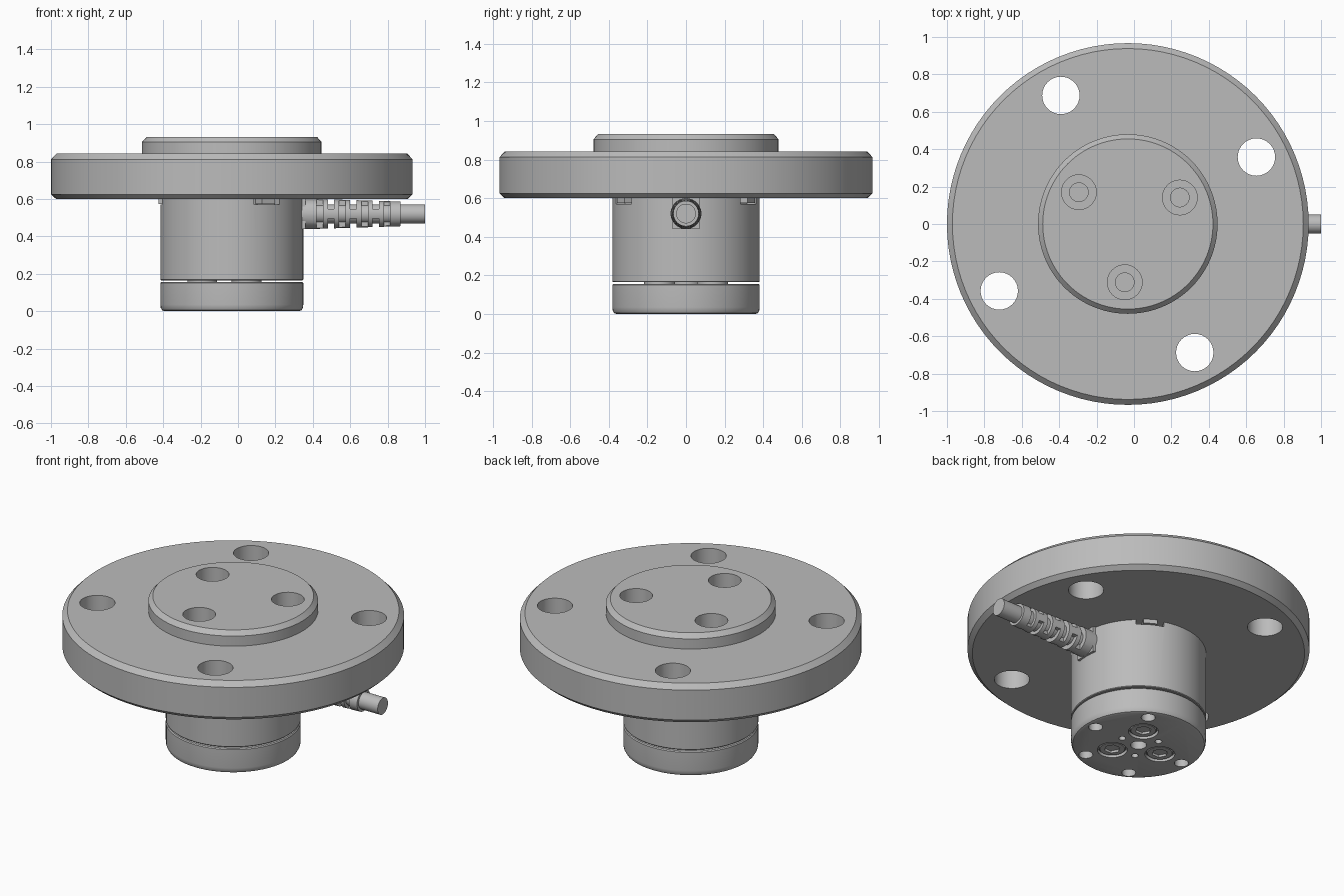
import bpy, bmesh, math
from mathutils import Matrix, Vector

if "Cube" in bpy.data.objects:
    bpy.data.objects.remove(bpy.data.objects["Cube"], do_unlink=True)

CX = -0.033          # axis of the round parts
CABLE_Z = 0.52

grey = bpy.data.materials.new("machined grey")
grey.use_nodes = True
grey.diffuse_color = (0.5, 0.5, 0.5, 1)
grey.node_tree.nodes["Principled BSDF"].inputs["Base Color"].default_value = (0.5, 0.5, 0.5, 1)


def add(name, bm):
    bmesh.ops.recalc_face_normals(bm, faces=bm.faces)
    mesh = bpy.data.meshes.new(name)
    bm.to_mesh(mesh)
    bm.free()
    mesh.materials.append(grey)
    ob = bpy.data.objects.new(name, mesh)
    bpy.context.collection.objects.link(ob)
    return ob


def lathe(name, profile, matrix, sides=64):
    """Spin (radius, height) points about z; ends are closed flat."""
    bm = bmesh.new()
    rings = [[bm.verts.new(matrix @ Vector((r * math.cos(a), r * math.sin(a), z)))
              for a in (math.tau * k / sides for k in range(sides))] for r, z in profile]
    for low, high in zip(rings, rings[1:]):
        for k in range(sides):
            n = (k + 1) % sides
            bm.faces.new((low[k], low[n], high[n], high[k]))
    bm.faces.new(rings[0])
    bm.faces.new(rings[-1])
    return add(name, bm)


def upright(dist=0, deg=0):
    a = math.radians(deg)
    return Matrix.Translation((CX + dist * math.cos(a), dist * math.sin(a), 0))


def rod(dist, deg, radius, z0, z1, sides=32, name="cutter"):
    return lathe(name, [(radius, z0), (radius, z1)], upright(dist, deg), sides)


def box(center, size, turn=0, name="cutter"):
    bm = bmesh.new()
    bmesh.ops.create_cube(bm, size=1, matrix=Matrix.Translation(center)
                          @ Matrix.Rotation(turn, 4, "Z") @ Matrix.Diagonal((*size, 1)))
    return add(name, bm)


def select(ob):
    bpy.ops.object.select_all(action="DESELECT")
    ob.select_set(True)
    bpy.context.view_layer.objects.active = ob


def cut(ob, cutters):
    for c in cutters:
        mod = ob.modifiers.new("cut", "BOOLEAN")
        mod.operation, mod.solver, mod.object = "DIFFERENCE", "EXACT", c
        select(ob)
        bpy.ops.object.modifier_apply(modifier=mod.name)
        bpy.data.objects.remove(c, do_unlink=True)


TRIPLE = (60, 180, 300)

# Flange with raised boss, through holes and counterbored screw holes
flange = lathe("flange", [(0.94, 0.6), (0.967, 0.625), (0.967, 0.812), (0.938, 0.842),
                          (0.48, 0.842), (0.48, 0.905), (0.455, 0.932)], upright(), 96)
cut(flange, [rod(0.775, 27.5 + 90 * k, 0.1, 0.5, 1) for k in range(4)])
cut(flange, [rod(0.312, 27 + 120 * k, 0.093, 0.68, 1) for k in range(3)])
cut(flange, [rod(0.312, 27 + 120 * k, 0.05, 0.5, 0.8) for k in range(3)])

# Sensor body with notches under the flange
body = lathe("body", [(0.378, 0.165), (0.382, 0.169), (0.382, 0.6)], upright())
notches = []
for deg in TRIPLE:
    a = math.radians(deg)
    notches.append(box((CX + 0.37 * math.cos(a), 0.37 * math.sin(a), 0.59), (0.1, 0.16, 0.04), a))
cut(body, notches)
clips = [box((CX + 0.356 * math.cos(math.radians(d)), 0.356 * math.sin(math.radians(d)), 0.587),
             (0.07, 0.08, 0.026), math.radians(d), "notch_clip") for d in TRIPLE]

# Standoffs bridging the thin gap between body and cap
standoffs = [rod(0.158, d, 0.08, 0.15, 0.17, 32, "standoff") for d in TRIPLE]

# Bottom cap with its hole pattern
cap = lathe("bottom_cap", [(0.36, 0), (0.373, 0.005), (0.38, 0.018), (0.382, 0.035),
                           (0.382, 0.15), (0.377, 0.156)], upright())
cut(cap, [rod(0, 0, 0.045, -0.1, 0.1)])
cut(cap, [rod(0.317, d, 0.04, -0.1, 0.1, 24) for d in (0, 60, 180, 240, 300)])
cut(cap, [rod(0.12, d, 0.02, -0.1, 0.06, 16) for d in (0, 120, 240)])
cut(cap, [rod(0.158, d, 0.085, -0.1, 0.02) for d in TRIPLE])

# Socket screws sunk in the cap
screws = []
for deg in TRIPLE:
    screw = lathe("cap_screw", [(0.07, 0.006), (0.076, 0.012), (0.076, 0.03)], upright(0.158, deg), 32)
    cut(screw, [rod(0.158, deg, 0.046, -0.1, 0.025, 6)])
    screws.append(screw)

# Cable outlet block, slotted strain relief and cable
along_x = Matrix.Translation((0, 0, CABLE_Z)) @ Matrix.Rotation(math.pi / 2, 4, "Y")
box((0.335, 0, CABLE_Z), (0.05, 0.14, 0.16), 0, "cable_outlet")
sleeve = lathe("strain_relief", [(0.08, 0.33), (0.08, 0.42), (0.066, 0.868)], along_x, 40)
slots = []
for i in range(7):
    x = 0.437 + 0.06 * i
    for side in (-1, 1):
        if i % 2:
            slots.append(box((x, 0, CABLE_Z + side * 0.125), (0.034, 0.3, 0.2)))
        else:
            slots.append(box((x, side * 0.125, CABLE_Z), (0.034, 0.2, 0.3)))
cut(sleeve, slots)
cable = lathe("cable", [(0.051, 0.33), (0.051, 1.0)], along_x, 32)

# Smooth round walls, crisp edges
for ob in [flange, body, cap, sleeve, cable, *standoffs, *screws]:
    select(ob)
    bpy.ops.object.shade_smooth_by_angle(angle=math.radians(25))
